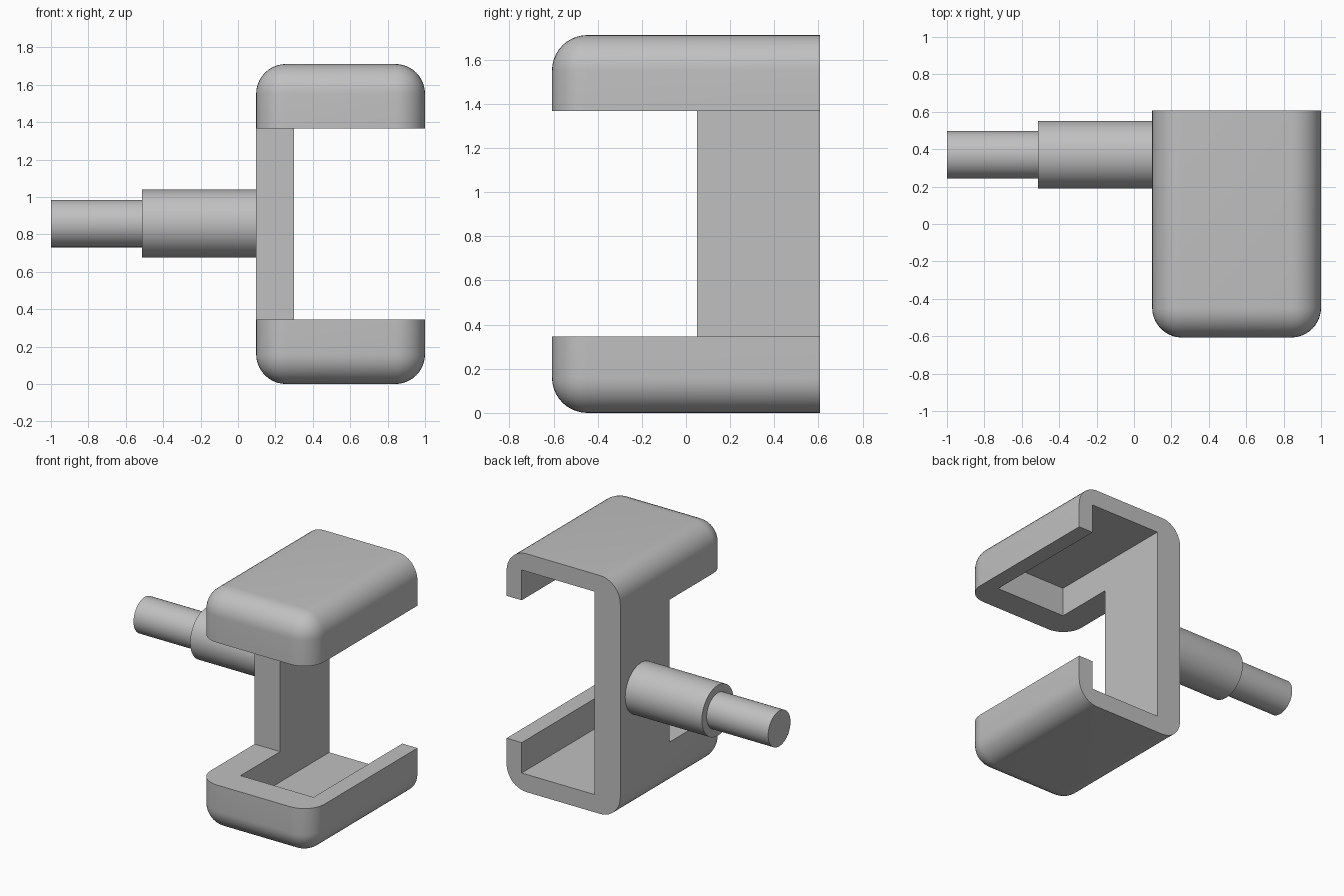
import bpy, bmesh, math
from mathutils import Matrix, Vector

if "Cube" in bpy.data.objects:
    bpy.data.objects.remove(bpy.data.objects["Cube"], do_unlink=True)

grey = bpy.data.materials.new("plain grey")
grey.use_nodes = True
colour = (0.53, 0.53, 0.53, 1)
grey.diffuse_color = colour
grey.node_tree.nodes["Principled BSDF"].inputs["Base Color"].default_value = colour

BACK = 0.607
LIP_LOW, LIP_HIGH = 0.345, 1.367


def add_object(name, bm):
    mesh = bpy.data.meshes.new(name)
    bm.to_mesh(mesh)
    bm.free()
    mesh.materials.append(grey)
    obj = bpy.data.objects.new(name, mesh)
    bpy.context.collection.objects.link(obj)
    return obj


def box(name, low, high, radius=0):
    """Box between two corners; a radius rounds every edge off the back face."""
    low, high = Vector(low), Vector(high)
    bm = bmesh.new()
    bmesh.ops.create_cube(bm, size=1)
    for v in bm.verts:
        v.co = (low + high) / 2 + v.co * (high - low)
    if radius:
        edges = [e for e in bm.edges
                 if any(v.co.y < high.y - 0.01 for v in e.verts)]
        bmesh.ops.bevel(bm, geom=edges, offset=radius, segments=10,
                        profile=0.5, affect='EDGES')
    return add_object(name, bm)


def activate(obj):
    bpy.ops.object.select_all(action='DESELECT')
    obj.select_set(True)
    bpy.context.view_layer.objects.active = obj


def smooth(obj):
    activate(obj)
    bpy.ops.object.shade_smooth_by_angle(angle=math.radians(30))


def cut(obj, low, high):
    cutter = box("cutter", low, high)
    cutter.hide_render = True
    mod = obj.modifiers.new("cut", 'BOOLEAN')
    mod.operation, mod.solver, mod.object = 'DIFFERENCE', 'EXACT', cutter
    activate(obj)
    bpy.ops.object.modifier_apply(modifier=mod.name)
    bpy.data.objects.remove(cutter, do_unlink=True)


# Clamp body: rounded block, hollowed from the back, opened at front and side
body = box("clamp_body", (0.097, -BACK, 0), (1, BACK, 1.711), 0.16)
cut(body, (0.3, -0.4, 0.127), (0.88, 1, 1.584))
cut(body, (0, -1, LIP_LOW), (1.2, 0.05, LIP_HIGH))
cut(body, (0.3, -1.1, LIP_LOW), (1.3, 1.1, LIP_HIGH))
smooth(body)


# Stepped shaft on the side wall
def shaft(name, x0, x1, radius):
    bm = bmesh.new()
    bmesh.ops.create_cone(
        bm, cap_ends=True, segments=64, radius1=radius, radius2=radius,
        depth=x1 - x0,
        matrix=Matrix.Translation(((x0 + x1) / 2, 0.37, 0.858))
        @ Matrix.Rotation(math.pi / 2, 4, 'Y'))
    smooth(add_object(name, bm))


shaft("shaft_collar", -0.512, 0.1, 0.181)
shaft("shaft_pin", -1, -0.5, 0.127)
